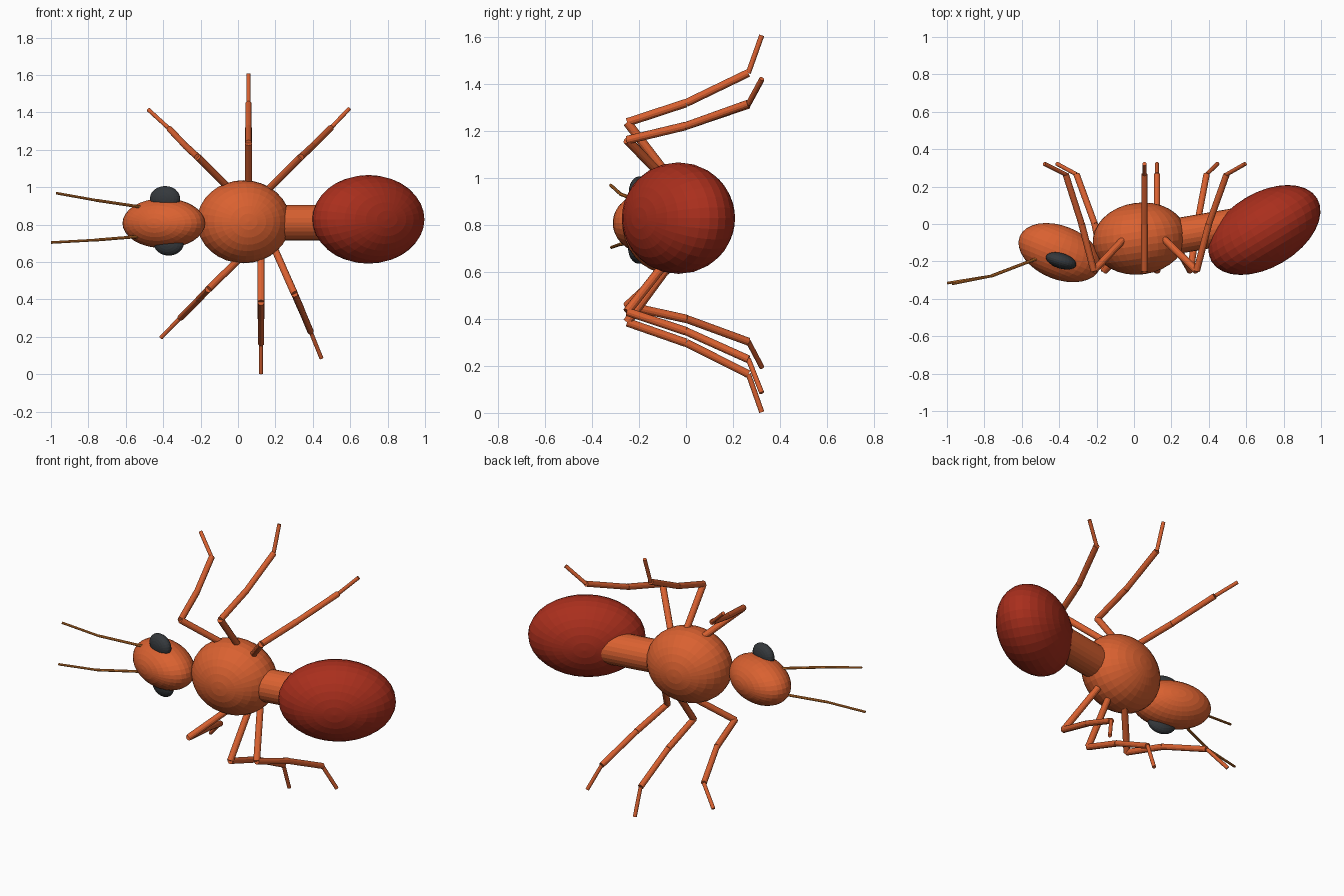
import bpy, bmesh, math
from mathutils import Matrix, Vector

if "Cube" in bpy.data.objects:
    bpy.data.objects.remove(bpy.data.objects["Cube"])


def material(name, rgb):
    m = bpy.data.materials.new(name)
    m.diffuse_color = (*rgb, 1)
    m.use_nodes = True
    m.node_tree.nodes["Principled BSDF"].inputs["Base Color"].default_value = m.diffuse_color
    return m


ORANGE = material("orange", (0.70, 0.12, 0.03))
RED = material("dark_red", (0.40, 0.028, 0.012))
BLACK = material("charcoal", (0.035, 0.04, 0.045))
AMBER = material("amber", (0.65, 0.20, 0.03))


def finish(name, bm, mat):
    mesh = bpy.data.meshes.new(name)
    bm.to_mesh(mesh)
    bm.free()
    mesh.materials.append(mat)
    ob = bpy.data.objects.new(name, mesh)
    bpy.context.collection.objects.link(ob)
    return ob


def ellipsoid(name, centre, radii, yaw, mat, segs=32, rings=16):
    # poles lie along local y, then the part is yawed about z
    bm = bmesh.new()
    bmesh.ops.create_uvsphere(bm, u_segments=segs, v_segments=rings, radius=1)
    bm.transform(Matrix.Translation(centre)
                 @ Matrix.Rotation(math.radians(yaw), 4, 'Z')
                 @ Matrix.Diagonal((*radii, 1))
                 @ Matrix.Rotation(math.pi / 2, 4, 'X'))
    return finish(name, bm, mat)


def rods(name, points, radii, mat, sides=12):
    # one capped cylinder per stretch between neighbouring points
    bm = bmesh.new()
    for p, q, r in zip(points, points[1:], radii):
        p, q = Vector(p), Vector(q)
        d = q - p
        m = Matrix.Translation((p + q) / 2) @ d.to_track_quat('Z', 'Y').to_matrix().to_4x4()
        bmesh.ops.create_cone(bm, cap_ends=True, segments=sides, radius1=r,
                              radius2=r, depth=d.length, matrix=m)
    return finish(name, bm, mat)


# Body
ellipsoid("thorax", (0.03, -0.078, 0.815), (0.252, 0.192, 0.222), 8, ORANGE)
ellipsoid("head", (-0.397, -0.153, 0.807), (0.231, 0.143, 0.134), -22, ORANGE)
ellipsoid("abdomen", (0.697, -0.032, 0.828), (0.329, 0.199, 0.237), 31, RED)
rods("waist", [(0.15, -0.078, 0.81), (0.60, 0.0, 0.81)], [0.095], ORANGE, 24)

# Eyes
ellipsoid("upper_eye", (-0.39, -0.197, 0.940), (0.084, 0.041, 0.066), -17, BLACK, 24, 12)
ellipsoid("lower_eye", (-0.37, -0.200, 0.700), (0.084, 0.041, 0.066), -17, BLACK, 24, 12)

# Antennae
rods("upper_antenna", [(-0.48, -0.17, 0.888), (-0.76, -0.278, 0.930), (-0.972, -0.32, 0.968)],
     [0.008, 0.007], AMBER, 8)
rods("lower_antenna", [(-0.48, -0.17, 0.740), (-0.765, -0.278, 0.717), (-0.999, -0.316, 0.704)],
     [0.008, 0.007], AMBER, 8)

# Legs: (x, z) of each joint; the depth at each joint is shared by all legs
DEPTHS = (-0.07, -0.25, 0.0, 0.265, 0.322)
LEGS = {
    "upper_front_leg": [(-0.045, 0.99), (-0.215, 1.16), (-0.28, 1.22), (-0.365, 1.31), (-0.48, 1.415)],
    "upper_middle_leg": [(0.056, 1.00), (0.056, 1.235), (0.056, 1.317), (0.056, 1.445), (0.056, 1.605)],
    "upper_rear_leg": [(0.15, 0.975), (0.335, 1.16), (0.40, 1.22), (0.495, 1.315), (0.595, 1.42)],
    "lower_front_leg": [(0.012, 0.62), (-0.158, 0.455), (-0.21, 0.40), (-0.307, 0.303), (-0.412, 0.195)],
    "lower_middle_leg": [(0.123, 0.63), (0.123, 0.385), (0.123, 0.298), (0.123, 0.165), (0.123, 0.003)],
    "lower_rear_leg": [(0.20, 0.66), (0.302, 0.430), (0.338, 0.347), (0.388, 0.228), (0.446, 0.085)],
}
for name, path in LEGS.items():
    points = [(x, y, z) for (x, z), y in zip(path, DEPTHS)]
    rods(name, points, [0.019, 0.018, 0.017, 0.011], ORANGE)
